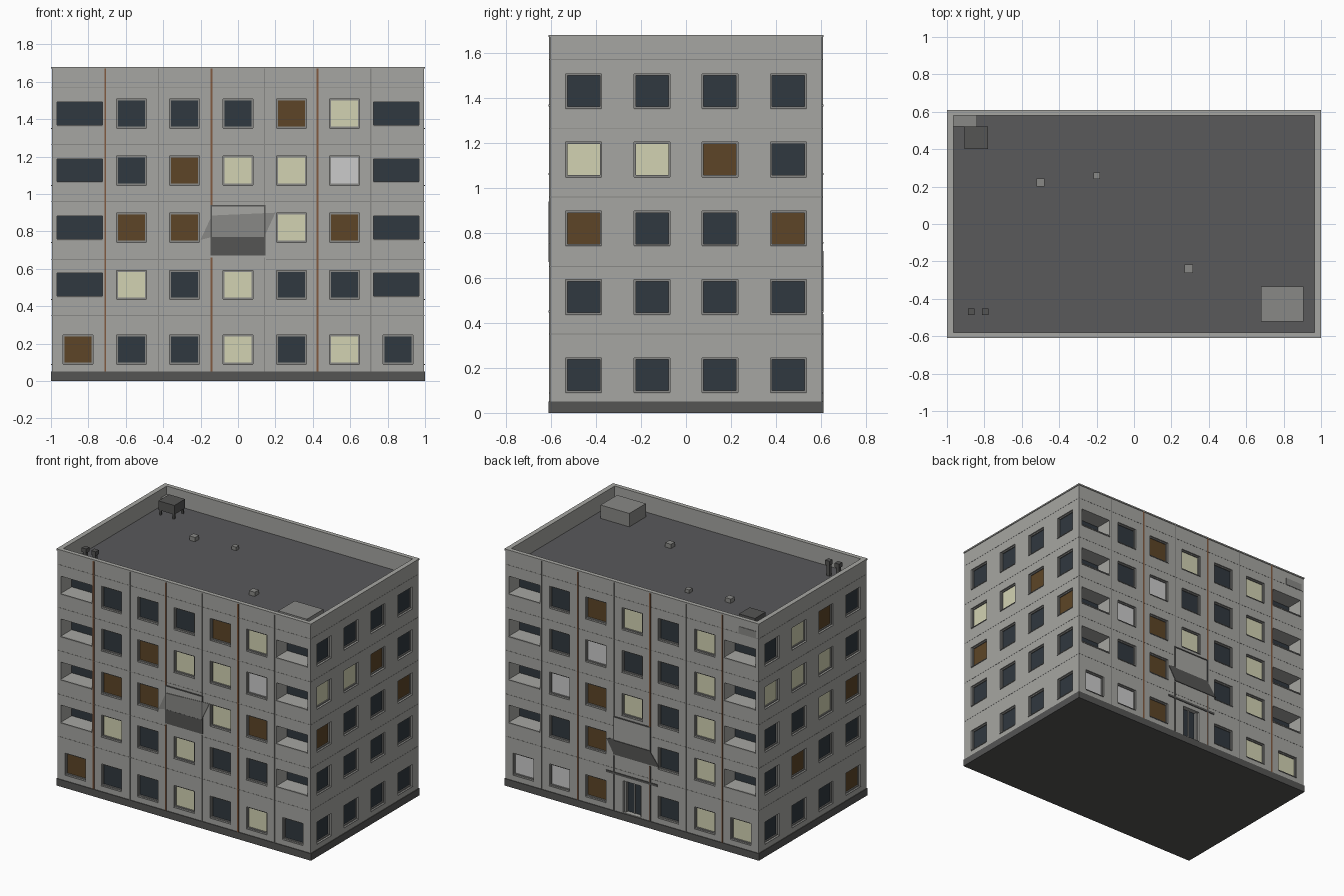
import bpy, bmesh
from mathutils import Matrix, Vector

if "Cube" in bpy.data.objects:
    bpy.data.objects.remove(bpy.data.objects["Cube"])


def mat(name, *rgb):
    m = bpy.data.materials.new(name)
    m.diffuse_color = (*rgb, 1)
    m.use_nodes = True
    m.node_tree.nodes["Principled BSDF"].inputs["Base Color"].default_value = m.diffuse_color
    return m


WALL = mat("wall_grey", .38, .38, .36)
DARKGREY = mat("dark_grey", .09, .09, .088)
ROOF = mat("roof_grey", .1, .1, .105)
TRIM = mat("trim_grey", .25, .25, .24)
RUST = mat("rust_brown", .22, .1, .05)
GLASS = {"d": mat("dark_glass", .03, .04, .05), "b": mat("brown_glass", .11, .06, .02),
         "y": mat("yellow_glass", .65, .65, .45), "w": mat("white_glass", .6, .6, .6)}


def boxes(name, spans, material):
    """One object made of axis-aligned boxes given as (corner, corner)."""
    bm = bmesh.new()
    for a, b in spans:
        a, b = Vector(a), Vector(b)
        size = [abs(v) for v in (b - a)]
        bmesh.ops.create_cube(bm, size=1, matrix=Matrix.Translation((a + b) / 2) @ Matrix.Diagonal((*size, 1)))
    me = bpy.data.meshes.new(name)
    bm.to_mesh(me)
    bm.free()
    ob = bpy.data.objects.new(name, me)
    bpy.context.collection.objects.link(ob)
    me.materials.append(material)
    return ob


def on_wall(side, u, d, z):
    """Point at u along a wall, d deep into it, z high."""
    return {"front": (u, -.605 + d, z), "back": (u, .605 - d, z),
            "right": (.995 - d, u, z), "left": (-.995 + d, u, z)}[side]


def span(side, u0, u1, d0, d1, z0, z1):
    return on_wall(side, u0, d0, z0), on_wall(side, u1, d1, z1)


def centre_box(x, y, sx, sy, z0, z1):
    return (x - sx / 2, y - sy / 2, z0), (x + sx / 2, y + sy / 2, z1)


ROWS = [1.43, 1.126, .82, .515, .168]
COLS = [-.855, -.57, -.285, 0, .285, .57, .855]
SIDE = [-.455, -.15, .15, .455]
# window colours, top row first; L = loggia, - = no window
PATTERN = {
    "front": ["LdddbyL", "LdbyywL", "Lbb-ybL", "LydyddL", "bddydyd"],
    "back": ["LydybdL", "LyddwdL", "LydywwL"[:5] + "wL", "Lyd-bdL", "yyd-bww"],
    "right": ["dddd", "yybd", "bddb", "dddd", "dddd"],
    "left": ["dbyd", "dyyy", "bydd", "ddbd", "bddd"],
}
PATTERN["back"][2] = "LydybwL"

DEPTH = .022
cuts, frames, sills = [], [], []
panes = {k: [] for k in GLASS}
loggia_glass, loggia_rails = [], []
for side, rows in PATTERN.items():
    us = COLS if side in ("front", "back") else SIDE
    for z, row in zip(ROWS, rows):
        for u, c in zip(us, row):
            if c == "-":
                continue
            if c == "L":
                s = 1 if u > 0 else -1
                a, b = s * .725, s * .968
                cuts.append(span(side, a, b, -.05, .125, z - .06, z + .062))
                loggia_glass.append(span(side, a, b, .121, .126, z - .06, z + .062))
                loggia_rails.append(span(side, a, b, -.005, .01, z - .068, z - .06))
                continue
            h, w, t = .077, .08, .008
            cuts.append(span(side, u - w, u + w, -.05, DEPTH, z - h, z + h))
            panes[c].append(span(side, u - w, u + w, .018, DEPTH + .001, z - h, z + h))
            for s in (-1, 1):
                frames.append(span(side, u + s * w, u + s * (w - t), .01, DEPTH, z - h, z + h))
                frames.append(span(side, u - w, u + w, .01, DEPTH, z + s * h, z + s * (h - t)))
            sills.append(span(side, u - w, u + w, -.004, .008, z - h - .005, z - h))

# entrance recess and roof well
cuts.append(span("back", -.07, .07, -.05, .04, .055, .28))
cuts.append(((-.968, -.582, 1.555), (.968, .582, 1.8)))

# main body with all openings cut out
body = boxes("building_walls", [((-.995, -.605, .02), (.995, .605, 1.675))], WALL)
cutter = boxes("opening_cutter", cuts, WALL)
cutter.hide_render = True
mod = body.modifiers.new("openings", "BOOLEAN")
mod.operation, mod.solver, mod.object = "DIFFERENCE", "EXACT", cutter
bpy.context.view_layer.update()
cut_mesh = bpy.data.meshes.new_from_object(body.evaluated_get(bpy.context.evaluated_depsgraph_get()))
body.modifiers.clear()
body.data = cut_mesh
bpy.data.objects.remove(cutter)

# windows and loggias
for k, v in panes.items():
    boxes("window_panes_" + k, v, GLASS[k])
boxes("window_frames", frames, TRIM)
boxes("window_sills", sills, TRIM)
boxes("loggia_glazing", loggia_glass, GLASS["d"])
boxes("loggia_sills", loggia_rails, TRIM)

# plinth, roof deck, parapet cap
boxes("plinth", [((-1, -.61, 0), (1, .61, .05))], DARKGREY)
boxes("roof_deck", [((-.968, -.582, 1.55), (.968, .582, 1.56))], ROOF)
cap = [((-1, s * .61, 1.67), (1, s * .58, 1.68)) for s in (-1, 1)]
cap += [((s * 1, -.58, 1.67), (s * .966, .58, 1.68)) for s in (-1, 1)]
boxes("parapet_cap", cap, WALL)

# panel joints: upright strips (some rusty pipes) and thin level seams
pipes, joints = [], []
for side in ("front", "back"):
    gap = (.66, .94) if side == "front" else (.44, .72)
    for u in (-.71, -.425, -.1425, .1425, .425, .71):
        rusty = u in (-.71, -.1425, .425)
        w = .005 if rusty else .003
        parts = [(.05, gap[0]), (gap[1], 1.67)] if abs(u) < .2 else [(.05, 1.67)]
        for z0, z1 in parts:
            (pipes if rusty else joints).append(span(side, u - w, u + w, -.004, .002, z0, z1))
for side in PATTERN:
    e = .995 if side in ("front", "back") else .605
    for z in (.35, .65, .96, 1.265, 1.57):
        if side in ("front", "back") and z in (.65,):
            joints += [span(side, s * .15, s * e, -.001, .001, z - .002, z + .002) for s in (-1, 1)]
        else:
            joints.append(span(side, -e, e, -.001, .001, z - .002, z + .002))
boxes("rusty_pipes", pipes, RUST)
boxes("panel_joints", joints, TRIM)


def sheet(name, side, outline, material):
    """Flat slanted plate lying on a wall."""
    bm = bmesh.new()
    f = bm.faces.new([bm.verts.new(on_wall(side, u, -.004, z)) for u, z in outline])
    off = Vector(on_wall(side, 0, .003, 0)) - Vector(on_wall(side, 0, -.004, 0))
    ext = bmesh.ops.extrude_face_region(bm, geom=[f], use_keep_orig=True)
    bmesh.ops.translate(bm, vec=off, verts=[v for v in ext["geom"] if isinstance(v, bmesh.types.BMVert)])
    bmesh.ops.recalc_face_normals(bm, faces=bm.faces)
    me = bpy.data.meshes.new(name)
    bm.to_mesh(me)
    bm.free()
    me.materials.append(material)
    bpy.context.collection.objects.link(bpy.data.objects.new(name, me))


# shallow balconies on both long walls
for side, z in (("front", .67), ("back", .45)):
    s = 1 if side == "front" else -1
    boxes(side + "_balcony_panel", [span(side, -.14, .14, -.005, .003, z, z + .1)], DARKGREY)
    bars = [span(side, -.143, .143, -.005, .002, z + .262, z + .27)]
    bars += [span(side, q * .14, q * .148, -.005, .002, z, z + .27) for q in (-1, 1)]
    boxes(side + "_balcony_frame", bars, DARKGREY)
    if side == "front":
        sheet("front_balcony_awning", side, [(-.14, .77), (.14, .77), (.2, .9), (-.14, .885)], TRIM)
        sheet("front_awning_flap", side, [(-.2, .755), (-.14, .77), (-.14, .885)], TRIM)
    else:
        sheet("back_balcony_flap_a", side, [(-.14, .45), (-.14, .55), (-.215, .45)], DARKGREY)
        sheet("back_balcony_flap_b", side, [(.14, .45), (.14, .56), (.2, .55)], DARKGREY)

# entrance: door, jambs, canopy and posts
boxes("entrance_door", [span("back", -.07, .07, .034, .041, .055, .28)], GLASS["d"])
jambs = [span("back", s * .07, s * .055, .015, .036, .055, .28) for s in (-1, 1)]
jambs.append(span("back", -.003, .003, .028, .036, .055, .28))
boxes("door_jambs", jambs, TRIM)
boxes("entrance_canopy", [span("back", -.2, .2, -.005, .002, .31, .325)], DARKGREY)
boxes("entrance_posts", [span("back", s * .14, s * .148, -.005, .002, .05, .44) for s in (-1, 1)], DARKGREY)

# roof equipment
boxes("roof_hatch_house", [((.68, -.52, 1.555), (.905, -.335, 1.655))], TRIM)
boxes("cooling_unit", [((-.905, .4, 1.595), (-.78, .52, 1.66))], DARKGREY)
boxes("cooling_unit_legs", [centre_box(x, y, .012, .012, 1.555, 1.6)
                            for x in (-.895, -.79) for y in (.41, .51)], DARKGREY)
boxes("wall_duct", [((-.975, .52, 1.57), (-.84, .609, 1.62))], TRIM)
boxes("roof_vents", [centre_box(-.5, .222, .045, .045, 1.555, 1.59), centre_box(-.2, .257, .035, .035, 1.555, 1.585),
                     centre_box(.293, -.24, .045, .045, 1.555, 1.59)], TRIM)
chimneys = []
for x in (-.87, -.795):
    chimneys += [centre_box(x, -.468, .024, .024, 1.555, 1.65), centre_box(x, -.468, .035, .035, 1.64, 1.67)]
boxes("chimneys", chimneys, DARKGREY)
